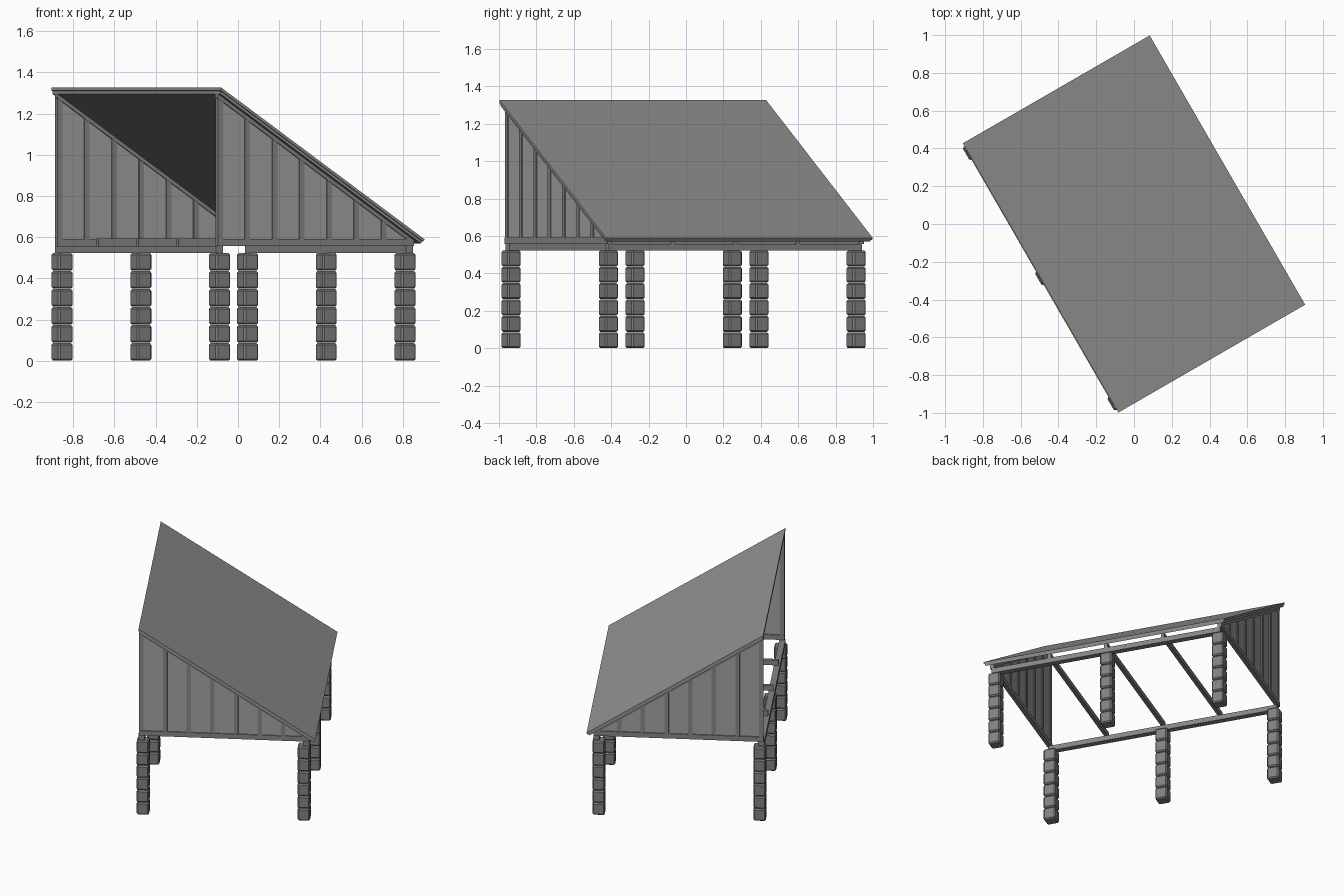
import bpy, bmesh, math
from mathutils import Matrix

if "Cube" in bpy.data.objects:
    bpy.data.objects.remove(bpy.data.objects["Cube"])

TURN = Matrix.Rotation(math.radians(30), 4, 'Z')   # whole shelter is turned in plan


def material(name, r, g, b):
    m = bpy.data.materials.new(name)
    m.diffuse_color = (r, g, b, 1)
    m.use_nodes = True
    m.node_tree.nodes["Principled BSDF"].inputs["Base Color"].default_value = m.diffuse_color
    return m


ROOF = material("roof_grey", 0.29, 0.288, 0.28)
PANEL = material("panel_light_grey", 0.36, 0.36, 0.36)
FRAME = material("frame_grey", 0.24, 0.24, 0.24)
STONE = material("stone_grey", 0.225, 0.22, 0.22)


def finish(name, bm, mat):
    bmesh.ops.recalc_face_normals(bm, faces=bm.faces)
    bm.transform(TURN)
    me = bpy.data.meshes.new(name)
    bm.to_mesh(me)
    bm.free()
    me.materials.append(mat)
    ob = bpy.data.objects.new(name, me)
    bpy.context.collection.objects.link(ob)
    return ob


def prism(bm, profile, v0, v1):
    """Extrude a profile in the slope plane (u, z) across v."""
    a = [bm.verts.new((u, v0, z)) for u, z in profile]
    b = [bm.verts.new((u, v1, z)) for u, z in profile]
    n = len(profile)
    bm.faces.new(a)
    bm.faces.new(b[::-1])
    for i in range(n):
        j = (i + 1) % n
        bm.faces.new((a[i], b[i], b[j], a[j]))


def box(bm, u0, u1, v0, v1, z0, z1):
    prism(bm, [(u0, z0), (u1, z0), (u1, z1), (u0, z1)], v0, v1)


HALF_U, HALF_V = 0.571, 0.823
Z_HIGH, Z_LOW = 1.328, 0.59
SLOPE = (Z_HIGH - Z_LOW) / (2 * HALF_U)


def roof_z(u, drop=0.0):
    return Z_HIGH - SLOPE * (u + HALF_U) - drop


def slab(bm, u0, u1, v0, v1, d0, d1, cut=0.0):
    """Sloped slab between two depths below the roof top, low end cut back."""
    prism(bm, [(u0, roof_z(u0, d0)), (u1, roof_z(u1, d0)),
               (u1 - cut, roof_z(u1 - cut, d1)), (u0, roof_z(u0, d1))], v0, v1)


# Roof sheet with a slightly inset deck below
bm = bmesh.new()
slab(bm, -HALF_U, HALF_U, -HALF_V, HALF_V, 0, 0.016, 0.007)
finish("roof_sheet", bm, ROOF)
bm = bmesh.new()
slab(bm, -HALF_U + 0.002, HALF_U - 0.009, -HALF_V + 0.007, HALF_V - 0.007, 0.016, 0.031, 0.007)
finish("roof_deck", bm, ROOF)

# Six piers of stacked chamfered blocks
PITCH = 0.0875
bm = bmesh.new()
for u in (-0.545, 0.495):
    for v in (-0.765, 0, 0.765):
        for k in range(6):
            box(bm, u - 0.04, u + 0.04, v - 0.04, v + 0.04, k * PITCH, k * PITCH + 0.085)
bmesh.ops.bevel(bm, geom=bm.edges[:], offset=0.008, segments=1, affect='EDGES')
finish("pier_blocks", bm, STONE)

# Long beams on the piers
BEAM_Z, JOIST_Z = 0.528, 0.558
bm = bmesh.new()
for u in (-0.555, 0.51):
    box(bm, u - 0.02, u + 0.02, -0.782, 0.782, BEAM_Z - 0.005, JOIST_Z)
finish("floor_beams", bm, FRAME)

# Joists across the beams
bm = bmesh.new()
for v in (-0.388, 0, 0.388):
    box(bm, -0.565, 0.53, v - 0.011, v + 0.011, JOIST_Z, 0.594)
finish("floor_joists", bm, FRAME)

# End walls: thin panel, battens, bottom plate and sloping top plate
for side, label in ((-1, "front"), (1, "back")):
    mid = side * 0.779
    bm = bmesh.new()
    prism(bm, [(-0.565, JOIST_Z + 0.01), (0.525, JOIST_Z + 0.01),
               (0.525, roof_z(0.525, 0.031)), (-0.565, roof_z(-0.565, 0.031))],
          mid - 0.006, mid + 0.006)
    finish(label + "_wall_panel", bm, PANEL)

    bm = bmesh.new()
    for i in range(8):
        c = -0.555 + i * 1.07 / 7
        a, b = c - 0.014, c + 0.014
        prism(bm, [(a, JOIST_Z), (b, JOIST_Z), (b, roof_z(b, 0.031)),
                   (a, roof_z(a, 0.031))], mid - 0.011, mid + 0.011)
    finish(label + "_wall_battens", bm, FRAME)

    bm = bmesh.new()
    box(bm, -0.57, 0.53, mid - 0.013, mid + 0.013, JOIST_Z, 0.592)
    slab(bm, -0.57, 0.53, mid - 0.013, mid + 0.013, 0.031, 0.052)
    finish(label + "_wall_plates", bm, FRAME)
